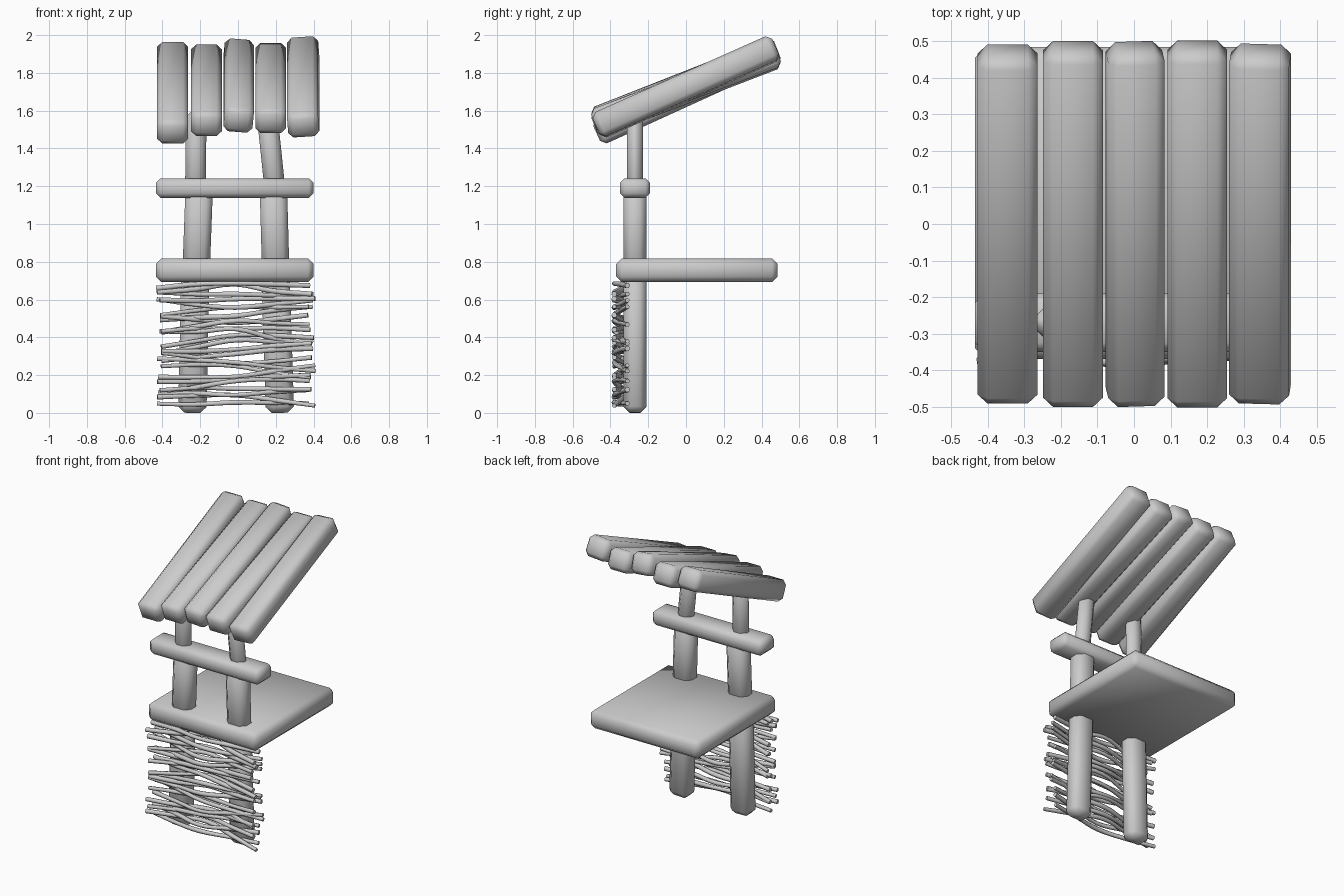
import bpy, bmesh, math, random
from mathutils import Vector, Matrix

random.seed(4)
cube = bpy.data.objects.get("Cube")
if cube:
    bpy.data.objects.remove(cube, do_unlink=True)

GREY = (0.6, 0.6, 0.6, 1)
mat = bpy.data.materials.new("plain grey wood")
mat.use_nodes = True
mat.diffuse_color = GREY
mat.node_tree.nodes["Principled BSDF"].inputs["Base Color"].default_value = GREY


def smooth(obj, angle):
    bpy.ops.object.select_all(action='DESELECT')
    obj.select_set(True)
    bpy.context.view_layer.objects.active = obj
    bpy.ops.object.shade_smooth_by_angle(angle=math.radians(angle))


def timber(name, size, matrix, bevel, top_scale=1.0):
    """Chamfered wooden block, optionally tapered to its top."""
    bm = bmesh.new()
    bmesh.ops.create_cube(bm, size=1)
    for v in bm.verts:
        k = top_scale if v.co.z > 0 else 1
        v.co = Vector((v.co.x * size[0] * k, v.co.y * size[1] * k, v.co.z * size[2]))
    bmesh.ops.bevel(bm, geom=bm.edges[:], offset=bevel, segments=1, affect='EDGES')
    bmesh.ops.transform(bm, matrix=matrix, verts=bm.verts)
    mesh = bpy.data.meshes.new(name)
    bm.to_mesh(mesh)
    bm.free()
    mesh.materials.append(mat)
    obj = bpy.data.objects.new(name, mesh)
    bpy.context.collection.objects.link(obj)
    smooth(obj, 60)


def box(name, lo, hi, bevel):
    lo, hi = Vector(lo), Vector(hi)
    timber(name, hi - lo, Matrix.Translation((lo + hi) / 2), bevel)


def post(name, start, end, width, depth, taper=1.0):
    a, b = Vector(start), Vector(end)
    lean = math.atan2(b.x - a.x, b.z - a.z)
    m = Matrix.Translation((a + b) / 2) @ Matrix.Rotation(lean, 4, 'Y')
    timber(name, (width, depth, (b - a).length), m, 0.033, taper)


# Posts: a leg, a middle and a thinner upper section on each side
Y = -0.27
post("right_leg", (-0.242, Y, 0), (-0.225, Y, 0.76), 0.15, 0.12)
post("left_leg", (0.222, Y, 0), (0.198, Y, 0.76), 0.15, 0.12)
post("right_middle_post", (-0.222, Y, 0.74), (-0.205, Y, 1.2), 0.145, 0.12)
post("left_middle_post", (0.2, Y, 0.74), (0.187, Y, 1.2), 0.145, 0.12)
post("right_upper_post", (-0.225, Y, 1.14), (-0.222, Y, 1.6), 0.11, 0.085)
post("left_upper_post", (0.2, Y, 1.14), (0.152, Y, 1.6), 0.11, 0.085)

# Counter slab and cross beam
box("counter_slab", (-0.435, -0.37, 0.692), (0.4, 0.485, 0.818), 0.03)
box("cross_beam", (-0.435, -0.35, 1.138), (0.4, -0.19, 1.242), 0.025)

# Roof planks: x, z, width, pitch, roll
planks = [(-0.346, 1.695, 0.165, 24.5, 0), (-0.167, 1.708, 0.163, 21, 0),
          (0.003, 1.733, 0.155, 21.5, 5), (0.173, 1.72, 0.163, 20.5, 0),
          (0.345, 1.726, 0.165, 24, -4)]
for i, (x, z, width, pitch, roll) in enumerate(planks):
    m = (Matrix.Translation((x, 0, z)) @ Matrix.Rotation(math.radians(pitch), 4, 'X')
         @ Matrix.Rotation(math.radians(roll), 4, 'Y'))
    timber(f"roof_plank_{i + 1}", (width, 1.04, 0.14), m, 0.027)

# Woven branches across the front legs, alternating in and out
curve = bpy.data.curves.new("woven_branches", 'CURVE')
curve.dimensions = '3D'
curve.bevel_depth = 0.0135
curve.bevel_resolution = 1
curve.resolution_u = 4
curve.use_fill_caps = True
count = 25
for i in range(count):
    z = 0.05 + 0.63 * i / (count - 1)
    slope = random.uniform(-0.035, 0.035) if i else 0
    bow = random.uniform(-0.025, 0.025) if i else 0
    side = 1 if i % 2 == 0 else -1
    left, right = -0.42 + random.uniform(-0.015, 0.02), 0.39 + random.uniform(-0.02, 0.02)
    spline = curve.splines.new('BEZIER')
    spline.bezier_points.add(4)
    for j, p in enumerate(spline.bezier_points):
        t = j / 4
        wave = math.cos(2 * math.pi * t)
        p.co = (left + (right - left) * t,
                -0.345 + 0.035 * side * wave,
                z + slope * (t - 0.5) * 2 + bow * wave + random.uniform(-0.006, 0.006))
        p.handle_left_type = p.handle_right_type = 'AUTO'
        p.radius = random.uniform(0.85, 1.15)
curve.materials.append(mat)
branches = bpy.data.objects.new("woven_branches", curve)
bpy.context.collection.objects.link(branches)
bpy.ops.object.select_all(action='DESELECT')
branches.select_set(True)
bpy.context.view_layer.objects.active = branches
bpy.ops.object.convert(target='MESH')
smooth(bpy.context.view_layer.objects.active, 65)
